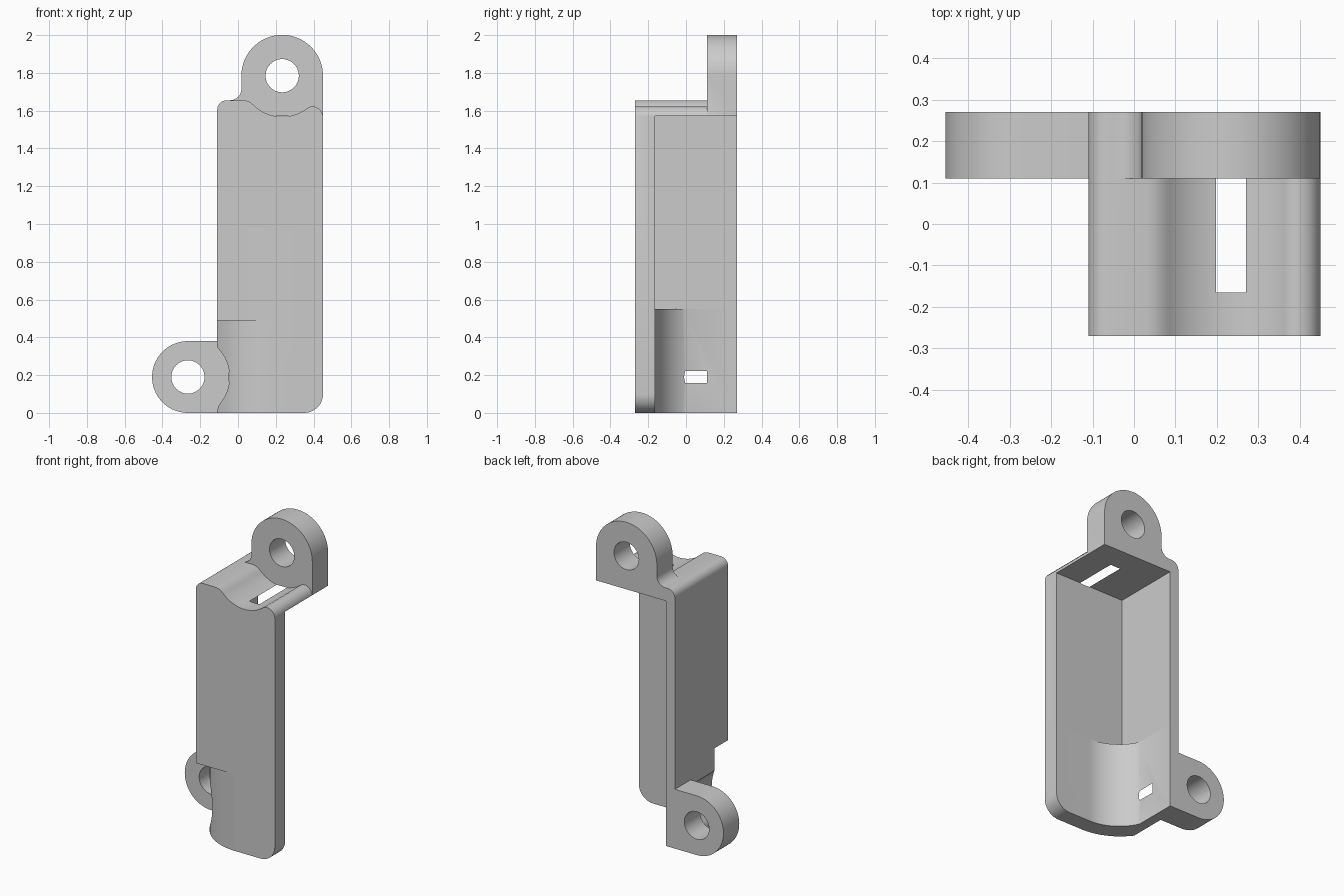
import bpy, bmesh, math
from mathutils import Vector

cube = bpy.data.objects.get("Cube")
if cube:
    bpy.data.objects.remove(cube, do_unlink=True)

grey = bpy.data.materials.new("plain grey")
grey.use_nodes = True
COLOUR = (0.6, 0.6, 0.6, 1)
grey.diffuse_color = COLOUR
grey.node_tree.nodes["Principled BSDF"].inputs["Base Color"].default_value = COLOUR


def arc(cx, cy, r, a0, a1, n=24):
    """Points along an arc, angles in degrees."""
    angles = [math.radians(a0 + (a1 - a0) * i / n) for i in range(n + 1)]
    return [(cx + r * math.cos(a), cy + r * math.sin(a)) for a in angles]


def prism(name, profile, lo, hi, axis):
    """Extrude a closed profile: along y it lies in x-z, along z in x-y."""
    def place(p, t):
        return Vector((p[0], t, p[1])) if axis == "y" else Vector((p[0], p[1], t))
    bm = bmesh.new()
    face = bm.faces.new([bm.verts.new(place(p, lo)) for p in profile])
    ext = bmesh.ops.extrude_face_region(bm, geom=[face])
    verts = [v for v in ext["geom"] if isinstance(v, bmesh.types.BMVert)]
    bmesh.ops.translate(bm, verts=verts, vec=place((0, 0), hi - lo))
    bmesh.ops.recalc_face_normals(bm, faces=bm.faces)
    mesh = bpy.data.meshes.new(name)
    bm.to_mesh(mesh)
    bm.free()
    mesh.materials.append(grey)
    ob = bpy.data.objects.new(name, mesh)
    bpy.context.collection.objects.link(ob)
    return ob


FRONT, BACK, TAB = -0.27, 0.27, 0.11       # depth planes; tabs sit behind TAB
LEFT, RIGHT, TOP = -0.11, 0.45, 1.655
EAR = (0.234, 1.785)                       # upper screw tab centre
LUG = (-0.265, 0.19)                       # lower screw tab centre
WALL_X, WALL_Y, CEILING = -0.048, -0.165, 1.571

# Full silhouette: lower tab, body with rounded corners, upper tab
outline = (
    arc(0.35, 0.1, 0.1, -90, 0, 12)
    + arc(*EAR, 0.216, 0, 180, 48)
    + arc(-0.042, TOP + 0.06, 0.06, 0, -90, 12)
    + arc(LEFT + 0.05, TOP - 0.05, 0.05, 90, 180, 12)
    + [(LEFT, 0.38)]
    + arc(*LUG, 0.19, 90, 270, 40)
)
body = prism("bracket_body", outline, FRONT, BACK, "y")

# Screw head clearance in front of the upper tab
upper = (
    [(-0.042, TOP), (0.035, TOP), (0.06, 1.648)]
    + arc(*EAR, 0.217, 225, 308, 32)
    + [(0.385, 1.622), (0.405, 1.622), (0.427, 1.612), (0.442, 1.595),
       (RIGHT, 1.574), (0.6, 1.574), (0.6, 2.2), (-0.042, 2.2)]
)
# Screw head clearance in front of the lower tab
lower = (
    [(-0.6, -0.1), (LEFT, -0.1), (LEFT, 0.012), (-0.105, 0.033)]
    + arc(*LUG, 0.22, -40, 45, 32)
    + [(LEFT, 0.36), (LEFT, 0.42), (-0.6, 0.42)]
)
# Open cavity, with a rounded inner corner near the bottom
room = [(WALL_X, WALL_Y), (0.6, WALL_Y), (0.6, 0.4), (WALL_X, 0.4)]
round_room = arc(0.2, 0.106, 0.271, 204.2, 270) + room[1:]
# Rounded outer corner near the bottom
corner = arc(0.17, 0.08, 0.35, 270, 216) + [(-0.2, -0.126), (-0.2, -0.4), (0.17, -0.4)]

cutters = [
    prism("upper_clearance_cutter", upper, -0.4, TAB, "y"),
    prism("lower_clearance_cutter", lower, -0.4, TAB, "y"),
    prism("cavity_cutter", room, 0.55, CEILING, "z"),
    prism("lower_cavity_cutter", round_room, -0.1, 0.56, "z"),
    prism("corner_cutter", corner, -0.1, 0.49, "z"),
]
for name, centre in (("upper", EAR), ("lower", LUG)):
    hole = arc(*centre, 0.088, 0, 352.5, 47)
    cutters.append(prism(name + "_hole_cutter", hole, -0.4, 0.4, "y"))

# Apply every cut, then drop the cutters
bpy.context.view_layer.objects.active = body
for cutter in cutters:
    cutter.hide_render = True
    mod = body.modifiers.new(cutter.name, "BOOLEAN")
    mod.operation = "DIFFERENCE"
    mod.solver = "EXACT"
    mod.object = cutter
    bpy.ops.object.modifier_apply(modifier=mod.name)
for cutter in cutters:
    bpy.data.objects.remove(cutter, do_unlink=True)

bpy.ops.object.select_all(action="DESELECT")
body.select_set(True)
bpy.ops.object.shade_smooth_by_angle(angle=math.radians(30))
